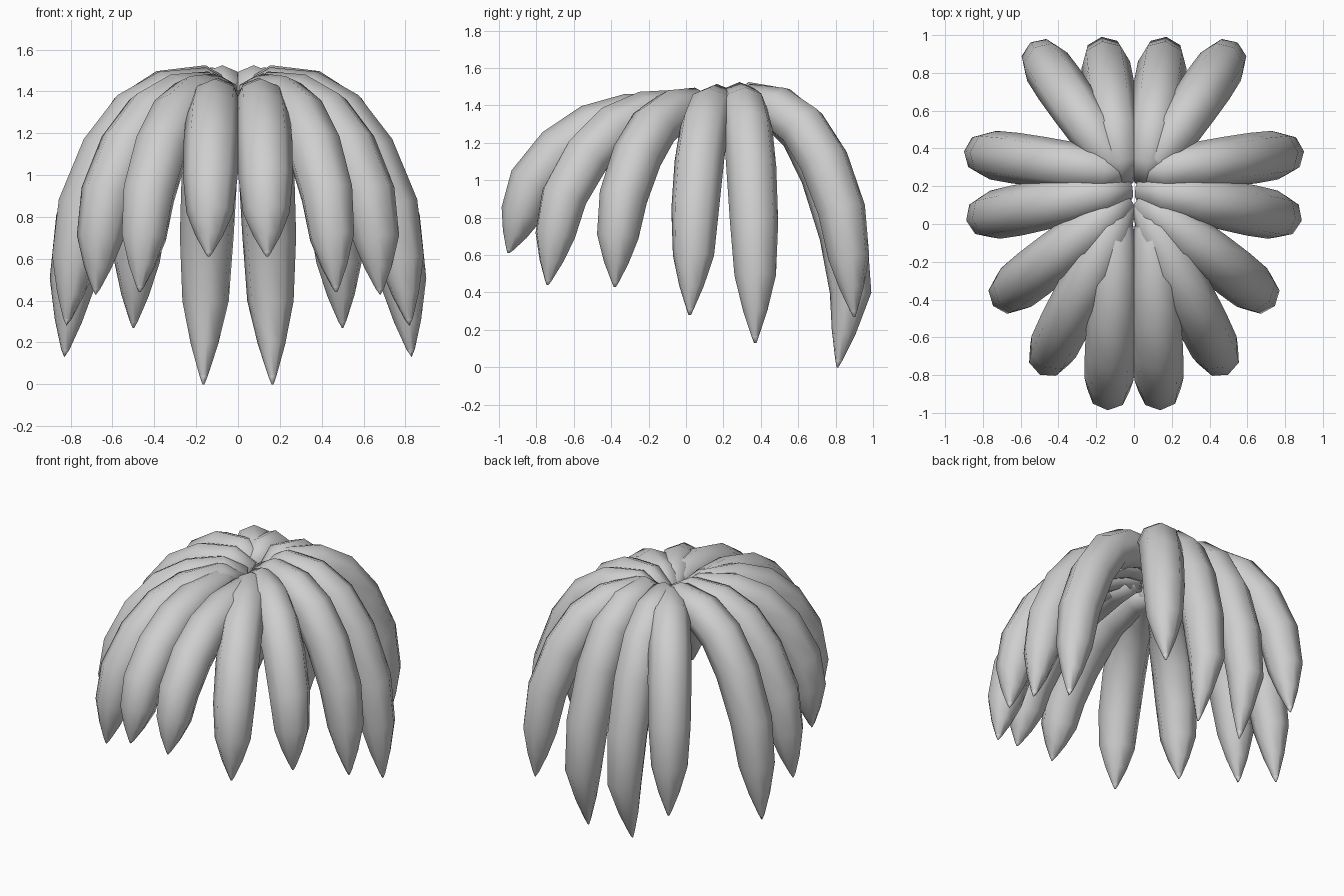
import bpy, bmesh, math
from mathutils import Vector

if "Cube" in bpy.data.objects:
    bpy.data.objects.remove(bpy.data.objects["Cube"])

SIDES = 8


def material(name, value):
    m = bpy.data.materials.new(name)
    m.diffuse_color = (value, value, value, 1)
    m.use_nodes = True
    m.node_tree.nodes["Principled BSDF"].inputs["Base Color"].default_value = m.diffuse_color
    return m


grey = material("soft_grey", 0.62)
pale = material("pale_tip", 0.88)

# (fraction of reach, fraction of drop, radius) from the root to the knee
PROFILE = [(0, .04, .07), (.17, 0, .105), (.41, .03, .125), (.61, .11, .132),
           (.79, .27, .135), (.94, .50, .13), (1, .72, .112)]
# (fraction from knee to tip, radius)
TAPER = [(.52, .066), (.9, .02), (1, .005)]

# name: root xy, knee xy, tip xyz, top height
FRONDS = {
    "back_frond": ((.06, .23), (.155, .88), (.165, .81, 0), 1.42),
    "back_corner_frond": ((.05, .24), (.485, .87), (.50, .90, .27), 1.41),
    "rear_side_frond": ((.03, .27), (.79, .37), (.83, .37, .13), 1.42),
    "middle_side_frond": ((.03, .19), (.78, .04), (.82, .02, .28), 1.41),
    "front_side_frond": ((.04, .13), (.66, -.365), (.68, -.38, .43), 1.39),
    "front_corner_frond": ((.05, .11), (.45, -.70), (.47, -.74, .44), 1.38),
    "front_frond": ((.09, .09), (.135, -.88), (.14, -.95, .61), 1.36),
}


def frond(name, root, knee, tip, top, sx):
    root = Vector((root[0] * sx, root[1], 0))
    knee = Vector((knee[0] * sx, knee[1], 0))
    tip = Vector((tip[0] * sx, tip[1], tip[2]))

    # centre line, arching outwards and then down to the tip
    path, radii = [], []
    for t, f, r in PROFILE:
        p = root.lerp(knee, t)
        p.z = top - f * (top - tip.z)
        path.append(p)
        radii.append(r)
    last = path[-1].copy()
    for t, r in TAPER:
        path.append(last.lerp(tip, t))
        radii.append(r)

    # rings swept along the centre line
    side = (knee - root).normalized().cross(Vector((0, 0, 1)))
    bm = bmesh.new()
    rings = []
    for i, (p, r) in enumerate(zip(path, radii)):
        a, b = path[max(i - 1, 0)], path[min(i + 1, len(path) - 1)]
        up = side.cross((b - a).normalized()).normalized()
        if i == len(path) - 1:
            up = Vector((0, up.y, 0)).normalized()
        ring = []
        for k in range(SIDES):
            ang = 2 * math.pi * k / SIDES
            ring.append(bm.verts.new(p + r * (math.cos(ang) * side + math.sin(ang) * up)))
        rings.append(ring)
    for i in range(len(rings) - 1):
        for k in range(SIDES):
            n = (k + 1) % SIDES
            face = bm.faces.new((rings[i][k], rings[i][n], rings[i + 1][n], rings[i + 1][k]))
            face.material_index = 1 if i == len(rings) - 2 else 0
    bm.faces.new(rings[0])
    bm.faces.new(rings[-1]).material_index = 1
    bmesh.ops.recalc_face_normals(bm, faces=bm.faces)
    for face in bm.faces:
        face.smooth = True

    mesh = bpy.data.meshes.new(name)
    bm.to_mesh(mesh)
    bm.free()
    mesh.materials.append(grey)
    mesh.materials.append(pale)
    bpy.context.collection.objects.link(bpy.data.objects.new(name, mesh))


# seven fronds on each side
for label, (root, knee, tip, top) in FRONDS.items():
    for suffix, sx in (("right", 1), ("left", -1)):
        frond(f"{label}_{suffix}", root, knee, tip, top, sx)
